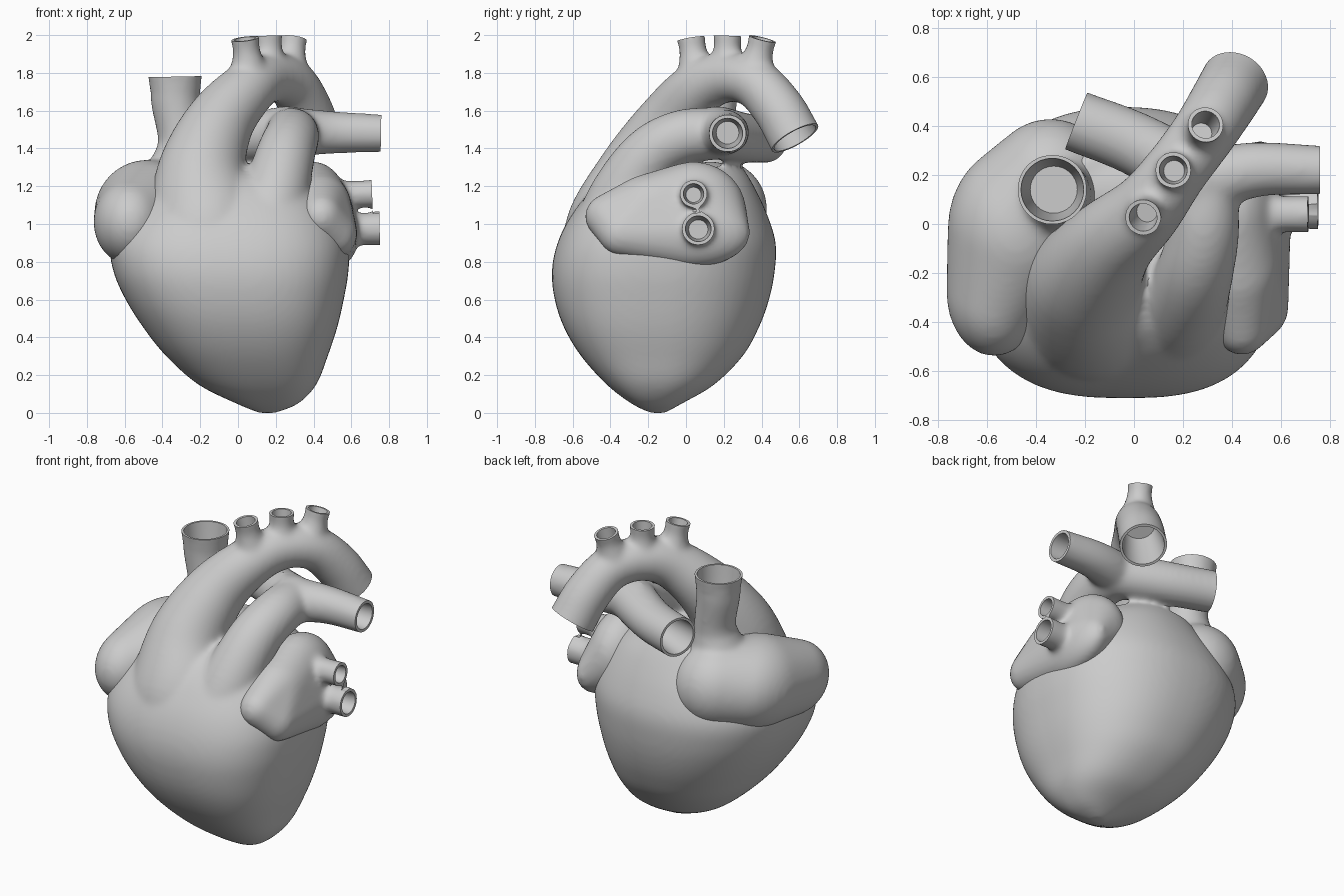
import bpy, bmesh, math
from mathutils import Vector, Matrix

if "Cube" in bpy.data.objects:
    bpy.data.objects.remove(bpy.data.objects["Cube"])


def bridge(bm, rings):
    """Skin a list of equal-sized point rings and cap both ends."""
    vs = [[bm.verts.new(p) for p in ring] for ring in rings]
    n = len(vs[0])
    for a, b in zip(vs, vs[1:]):
        for i in range(n):
            j = (i + 1) % n
            bm.faces.new((a[i], a[j], b[j], b[i]))
    bm.faces.new(vs[0][::-1])
    bm.faces.new(vs[-1])


def circle(center, direction, r, n=32):
    rot = Vector(direction).to_track_quat('Z', 'Y')
    return [Vector(center) + rot @ Vector((r * math.cos(t), r * math.sin(t), 0))
            for t in (2 * math.pi * i / n for i in range(n))]


def spline(pts, steps=6):
    """Catmull-Rom through points of any dimension."""
    p = [Vector(q) for q in pts]
    p = [2 * p[0] - p[1]] + p + [2 * p[-1] - p[-2]]
    out = []
    for a, b, c, d in zip(p, p[1:], p[2:], p[3:]):
        for k in range(steps):
            t = k / steps
            out.append(0.5 * (2 * b + (c - a) * t + (2 * a - 5 * b + 4 * c - d) * t * t
                              + (3 * b - a - 3 * c + d) * t ** 3))
    return out + [p[-2]]


def tube(bm, pts, cuts=None):
    """Swept vessel; with a cuts list it gets an open, hollow end."""
    path = spline(pts)
    if cuts is not None:
        end = Vector(pts[-1])
        d = (end - Vector(pts[-2])).to_3d().normalized()
        cuts.append((end.to_3d(), d, end[3]))
        path.append((end.to_3d() + d * 0.05).to_4d())
        path[-1][3] = end[3]
    rings = []
    for i, q in enumerate(path):
        tan = (path[min(i + 1, len(path) - 1)] - path[max(i - 1, 0)]).to_3d()
        rings.append(circle(q.to_3d(), tan, q[3]))
    bridge(bm, rings)


def blob(bm, center, radii):
    bmesh.ops.create_uvsphere(bm, u_segments=32, v_segments=20, radius=1,
                              matrix=Matrix.Translation(center) @ Matrix.Diagonal((*radii, 1)))


def hull(bm):
    """Stretch one taut skin over the blobs."""
    bmesh.ops.delete(bm, geom=bm.edges[:] + bm.faces[:], context='EDGES_FACES')
    bmesh.ops.convex_hull(bm, input=bm.verts[:])
    bmesh.ops.delete(bm, geom=[v for v in bm.verts if not v.link_faces], context='VERTS')


def new_object(name, bm):
    bmesh.ops.recalc_face_normals(bm, faces=bm.faces)
    me = bpy.data.meshes.new(name)
    bm.to_mesh(me)
    bm.free()
    ob = bpy.data.objects.new(name, me)
    bpy.context.collection.objects.link(ob)
    return ob


def finish(name, bm, cuts, smooth=14):
    """Melt the parts together, then trim and bore the vessel ends."""
    ob = new_object(name, bm)
    m = ob.modifiers.new("blend", 'REMESH')
    m.mode, m.voxel_size = 'VOXEL', 0.016
    m = ob.modifiers.new("soften", 'SMOOTH')
    m.factor, m.iterations = 0.5, smooth
    cutters = []
    for p, d, r in cuts:
        cb = bmesh.new()
        inner, outer = r - (0.017 if r > 0.12 else 0.02), r + 0.03
        bridge(cb, [circle(p + d * h, d, rr) for h, rr in
                    ((-1.9 * r, inner * 0.75), (-0.8 * r, inner * 0.92), (0, inner),
                     (0, outer), (0.12, outer))])
        c = new_object("bore_cutter", cb)
        c.hide_render = True
        cutters.append(c)
        m = ob.modifiers.new("bore", 'BOOLEAN')
        m.operation, m.solver, m.object = 'DIFFERENCE', 'EXACT', c
    bpy.context.view_layer.update()
    dg = bpy.context.evaluated_depsgraph_get()
    me = bpy.data.meshes.new_from_object(ob.evaluated_get(dg))
    ob.modifiers.clear()
    ob.data = me
    for c in cutters:
        bpy.data.objects.remove(c)
    bpy.ops.object.select_all(action='DESELECT')
    ob.select_set(True)
    bpy.context.view_layer.objects.active = ob
    bpy.ops.object.shade_smooth_by_angle(angle=math.radians(42))


# Ventricles: z, x range, y range of each section
bm, cuts = bmesh.new(), []
sections = [(0.0, 0.11, 0.2, -0.19, -0.11), (0.05, -0.01, 0.32, -0.29, -0.02),
            (0.15, -0.21, 0.415, -0.42, 0.15), (0.3, -0.38, 0.475, -0.555, 0.3),
            (0.45, -0.5, 0.525, -0.645, 0.385), (0.6, -0.595, 0.56, -0.695, 0.44),
            (0.75, -0.66, 0.585, -0.71, 0.47), (0.9, -0.675, 0.585, -0.68, 0.475),
            (1.05, -0.6, 0.53, -0.605, 0.43), (1.2, -0.45, 0.42, -0.48, 0.36),
            (1.3, -0.34, 0.28, -0.3, 0.3)]
rings = []
for z, x0, x1, y0, y1 in spline(sections, 5):
    ring = []
    for i in range(64):
        c, s = math.cos(math.pi * i / 32), math.sin(math.pi * i / 32)
        e = 0.73 if s < 0 else 0.9          # flatter front than back
        ring.append(((x0 + x1) / 2 + (x1 - x0) / 2 * math.copysign(abs(c) ** e, c),
                     (y0 + y1) / 2 + (y1 - y0) / 2 * math.copysign(abs(s) ** e, s), z))
    rings.append(ring)
bridge(bm, rings)
# Left atrium at the back, outflow swelling at the front
blob(bm, (-0.02, 0.13, 1.08), (0.42, 0.26, 0.25))
blob(bm, (-0.02, -0.27, 1.02), (0.4, 0.29, 0.27))
# Aorta and arch
tube(bm, [(-0.15, -0.33, 0.8, 0.34), (-0.17, -0.3, 1.02, 0.32), (-0.19, -0.22, 1.28, 0.238),
          (-0.1, -0.08, 1.53, 0.185), (0.05, 0.06, 1.71, 0.15), (0.165, 0.21, 1.775, 0.132),
          (0.28, 0.365, 1.745, 0.132), (0.36, 0.49, 1.61, 0.138), (0.412, 0.577, 1.455, 0.142)], cuts)
# Arch branches
for base, top in (((0.06, 0.06, 1.78), (0.037, 0.027, 1.98)),
                  ((0.165, 0.215, 1.8), (0.16, 0.22, 1.995)),
                  ((0.27, 0.36, 1.8), (0.292, 0.405, 1.98))):
    b, t = Vector(base), Vector(top)
    tube(bm, [(*b, 0.11), (*b.lerp(t, 0.55), 0.078), (*b.lerp(t, 0.8), 0.072), (*t, 0.077)], cuts)
# Pulmonary trunk and its two arteries
tube(bm, [(0.14, -0.4, 0.9, 0.23), (0.2, -0.33, 1.15, 0.18), (0.25, -0.19, 1.36, 0.157),
          (0.285, -0.02, 1.46, 0.145), (0.28, 0.17, 1.48, 0.138)])
tube(bm, [(0.3, 0.16, 1.485, 0.142), (0.02, 0.32, 1.455, 0.13), (-0.235, 0.42, 1.45, 0.126)], cuts)
tube(bm, [(0.22, 0.15, 1.485, 0.142), (0.48, 0.22, 1.485, 0.114), (0.757, 0.22, 1.48, 0.1)], cuts)
finish("ventricles_and_arteries", bm, cuts)

# Right atrium with vena cava
bm, cuts = bmesh.new(), []
blob(bm, (-0.48, -0.02, 1.06), (0.28, 0.34, 0.28))
blob(bm, (-0.57, -0.28, 1.01), (0.195, 0.26, 0.225))
blob(bm, (-0.34, 0.16, 1.08), (0.26, 0.27, 0.265))
hull(bm)
tube(bm, [(-0.34, 0.1, 1.1, 0.26), (-0.31, 0.12, 1.32, 0.155), (-0.3, 0.13, 1.45, 0.125),
          (-0.33, 0.14, 1.64, 0.13), (-0.333, 0.14, 1.78, 0.145)], cuts)
finish("right_atrium_and_vena_cava", bm, cuts)

# Left auricle with pulmonary veins
bm, cuts = bmesh.new(), []
blob(bm, (0.4, 0.04, 1.06), (0.19, 0.28, 0.27))
blob(bm, (0.43, -0.16, 1.09), (0.17, 0.24, 0.18))
blob(bm, (0.44, -0.41, 1.04), (0.115, 0.125, 0.12))
blob(bm, (0.53, -0.34, 0.95), (0.1, 0.12, 0.12))
blob(bm, (0.52, 0.03, 0.95), (0.12, 0.31, 0.18))
hull(bm)
tube(bm, [(0.45, 0.04, 1.14, 0.11), (0.58, 0.04, 1.155, 0.076), (0.71, 0.04, 1.16, 0.074)], cuts)
tube(bm, [(0.48, 0.06, 0.97, 0.12), (0.62, 0.065, 0.972, 0.088), (0.75, 0.065, 0.975, 0.088)], cuts)
finish("left_auricle_and_veins", bm, cuts, 12)
